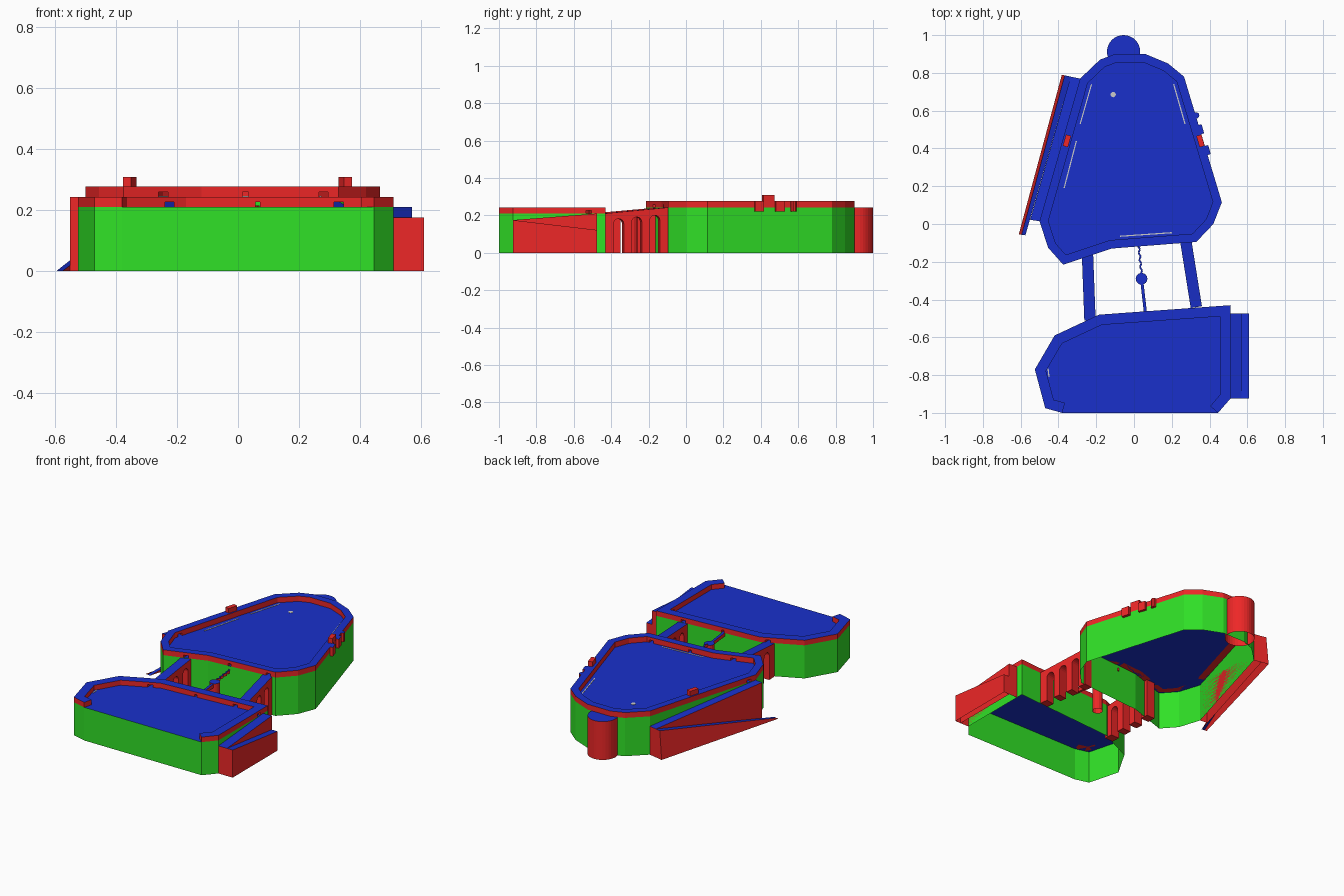
import bpy, bmesh, math
from mathutils import Vector

if "Cube" in bpy.data.objects:
    bpy.data.objects.remove(bpy.data.objects["Cube"])


def material(name, color):
    m = bpy.data.materials.new(name)
    m.diffuse_color = color
    m.use_nodes = True
    m.node_tree.nodes["Principled BSDF"].inputs["Base Color"].default_value = m.diffuse_color
    return m


RED = material("masonry_red", (0.85, 0.02, 0.02, 1))
GREEN = material("cliff_green", (0.03, 0.75, 0.02, 1))
BLUE = material("deck_blue", (0.01, 0.03, 0.6, 1))


def finish(bm, name, side, top=BLUE):
    """Upward faces get the top material, everything else the side one."""
    bm.normal_update()
    for f in bm.faces:
        f.material_index = 1 if f.normal.z > 0.5 else 0
    me = bpy.data.meshes.new(name)
    bm.to_mesh(me)
    bm.free()
    for m in (side, top):
        if m:
            me.materials.append(m)
    ob = bpy.data.objects.new(name, me)
    bpy.context.collection.objects.link(ob)
    return ob


def prism(name, pts, z0, z1, side=RED, top=BLUE, base=None, bottom=False):
    """Extrude a counter-clockwise outline; z1 may be one height per point."""
    n = len(pts)
    zs = z1 if isinstance(z1, (list, tuple)) else [z1] * n
    bm = bmesh.new()
    lo = [bm.verts.new((x, y, z0)) for x, y in (base or pts)]
    hi = [bm.verts.new((x, y, z)) for (x, y), z in zip(pts, zs)]
    bm.faces.new(hi)
    if bottom:
        bm.faces.new(lo[::-1])
    for i in range(n):
        j = (i + 1) % n
        bm.faces.new((lo[i], lo[j], hi[j], hi[i]))
    bmesh.ops.remove_doubles(bm, verts=bm.verts, dist=1e-5)
    return finish(bm, name, side, top)


def rect(x, y, w, d, deg=0):
    c, s = math.cos(math.radians(deg)), math.sin(math.radians(deg))
    return [(x + a * w / 2 * c - b * d / 2 * s, y + a * w / 2 * s + b * d / 2 * c)
            for a, b in ((-1, -1), (1, -1), (1, 1), (-1, 1))]


def circle(x, y, r, n):
    return [(x + r * math.cos(2 * math.pi * i / n), y + r * math.sin(2 * math.pi * i / n))
            for i in range(n)]


def strip(a, b, w):
    """Thin rectangle along the segment a-b."""
    a, b = Vector(a), Vector(b)
    d = b - a
    m = (a + b) / 2
    return rect(m.x, m.y, d.length, w, math.degrees(math.atan2(d.y, d.x)))


def inset(pts, t, closed):
    """Mitred offset to the left of the path."""
    P = [Vector(p) for p in pts]
    n = len(P)
    out = []
    for i in range(n):
        dirs = []
        if closed or i > 0:
            dirs.append((P[i] - P[i - 1]).normalized())
        if closed or i < n - 1:
            dirs.append((P[(i + 1) % n] - P[i]).normalized())
        nrm = [Vector((-d.y, d.x)) for d in dirs]
        m = sum(nrm, Vector((0, 0))).normalized()
        out.append(P[i] + m * (t / m.dot(nrm[0])))
    return out


def parapet(name, pts, t, z0, z1, closed, gates):
    """Rim wall following the outline, with small gateways cut out."""
    inner = inset(pts, t, closed)
    bm = bmesh.new()
    rings = [[bm.verts.new((p[0], p[1], z)) for z in (z0, z1)]
             + [bm.verts.new((q[0], q[1], z)) for z in (z1, z0)]
             for p, q in zip(pts, inner)]
    n = len(pts)
    for i in range(n if closed else n - 1):
        a, b = rings[i], rings[(i + 1) % n]
        for k in range(4):
            m = (k + 1) % 4
            bm.faces.new((a[k], b[k], b[m], a[m]))
    if not closed:
        bm.faces.new(rings[0])
        bm.faces.new(rings[-1][::-1])
    bmesh.ops.recalc_face_normals(bm, faces=bm.faces)
    wall = finish(bm, name, RED)
    for x, y, w, d, deg in gates:
        cut = prism("gate_cutter", rect(x, y, w, d, deg), z0 - 0.02, z0 + 0.016, bottom=True)
        cut.hide_render = True
        mod = wall.modifiers.new("gate", 'BOOLEAN')
        mod.operation, mod.object, mod.solver = 'DIFFERENCE', cut, 'EXACT'
        bpy.context.view_layer.objects.active = wall
        bpy.ops.object.modifier_apply(modifier=mod.name)
        bpy.data.objects.remove(cut)


def bridge(name, a, b, za, zb, width):
    """Sloping viaduct with three arched openings."""
    a, b = Vector(a), Vector(b)
    L = (b - a).length
    d = (b - a) / L
    side = Vector((-d.y, d.x)) * width / 2
    r = 0.027
    prof = [(0, 0)]
    for f in (0.22, 0.5, 0.78):
        c = L * f
        spring = za + (zb - za) * f - 0.035 - r
        prof.append((c - r, 0))
        prof += [(c - r * math.cos(math.pi * k / 8), spring + r * math.sin(math.pi * k / 8))
                 for k in range(9)]
        prof.append((c + r, 0))
    prof += [(L, 0), (L, zb), (0, za)]
    bm = bmesh.new()
    walls = []
    for s in (side, -side):
        walls.append([bm.verts.new((*(a + d * u + s), z)) for u, z in prof])
    l, rr = walls
    bm.faces.new(l)
    bm.faces.new(rr[::-1])
    for i in range(len(prof)):
        j = (i + 1) % len(prof)
        bm.faces.new((l[i], rr[i], rr[j], l[j]))
    bmesh.ops.recalc_face_normals(bm, faces=bm.faces)
    finish(bm, name, RED)


# Plateaus, open underneath
NORTH = [(-0.50, 0.015), (-0.455, -0.125), (-0.375, -0.215), (-0.12, -0.13), (0.33, -0.095),
         (0.42, 0.0), (0.465, 0.115), (0.265, 0.78), (0.18, 0.85), (0.06, 0.90),
         (-0.10, 0.90), (-0.18, 0.87), (-0.285, 0.77)]
SOUTH = [(0.445, -1.0), (0.51, -0.925), (0.51, -0.43), (-0.185, -0.48), (-0.42, -0.59),
         (-0.525, -0.77), (-0.47, -0.975), (-0.38, -1.0)]
NZ, SZ = 0.243, 0.21
prism("north_plateau", NORTH, 0, NZ, GREEN)
prism("south_plateau", SOUTH, 0, SZ, GREEN)

# Rim walls with gateways (the south edge is left open)
parapet("north_parapet", NORTH, 0.045, NZ, 0.277, True,
        [(-0.245, -0.15, 0.03, 0.2, 0), (0.28, -0.09, 0.03, 0.2, 0),
         (0.025, -0.1, 0.02, 0.2, 0), (-0.47, 0.06, 0.2, 0.03, -15)])
parapet("south_parapet", SOUTH, 0.055, SZ, 0.242, False,
        [(-0.225, -0.5, 0.03, 0.2, 0), (0.33, -0.47, 0.03, 0.2, 0),
         (0.065, -0.48, 0.015, 0.2, 0), (0.49, -0.52, 0.2, 0.03, 0)])

# Viaducts between the plateaus
bridge("west_bridge", (-0.233, -0.51), (-0.247, -0.14), SZ, NZ, 0.06)
bridge("east_bridge", (0.33, -0.44), (0.275, -0.095), SZ, NZ, 0.06)

# Central pillar with a narrow plank and a crooked catwalk
prism("central_pillar", circle(0.04, -0.29, 0.031, 16), 0, 0.215)
prism("central_plank", strip((0.041, -0.3), (0.06, -0.465), 0.016), 0.19, 0.212, bottom=True)
zig = [(0.025 + 0.015 * i / 8 + (0.005 if i % 2 else -0.005), -0.115 - 0.15 * i / 8)
       for i in range(9)]
for i in range(8):
    prism("catwalk_%d" % i, strip(zig[i], zig[i + 1], 0.009), 0.205, 0.222, bottom=True)

# Round tower at the north tip
prism("round_tower", circle(-0.055, 0.912, 0.088, 32), 0, NZ)

# West switchback ramp: outer flight up from the ground, inner flight to the top
M = 0.18
prism("west_outer_ramp", [(-0.595, -0.057), (-0.575, -0.06), (-0.335, 0.78), (-0.367, 0.787)],
      0, [0, 0, M, M],
      base=[(-0.61, -0.055), (-0.575, -0.06), (-0.335, 0.78), (-0.382, 0.79)])
prism("west_inner_ramp", [(-0.55, 0.022), (-0.5, 0.015), (-0.285, 0.77), (-0.335, 0.78)],
      0, [NZ, NZ, M, M])

# East switchback ramp
prism("east_outer_ramp", [(0.57, -0.925), (0.61, -0.925), (0.61, -0.475), (0.57, -0.475)],
      0, [0.175, 0.175, 0.122, 0.122])
prism("east_inner_ramp", [(0.51, -0.925), (0.57, -0.925), (0.57, -0.475), (0.51, -0.475)],
      0, [0.175, 0.175, SZ, SZ])

# Gate blocks on the north rim
for label, x, deg in (("west", -0.355, -16), ("east", 0.352, 16)):
    prism(label + "_gate_block", rect(x, 0.44, 0.028, 0.062, deg), 0.26, 0.308,
          RED, RED, bottom=True)

# Small ledges outside the east rim
prism("east_turret", circle(0.33, 0.575, 0.016, 10), 0.22, 0.277, bottom=True)
for i, (x, y) in enumerate(((0.35, 0.5), (0.385, 0.39))):
    prism("east_ledge_%d" % i, rect(x, y, 0.03, 0.05, 16), 0.22, 0.277, bottom=True)

# Pale floor markings
LINES = [((-0.225, 0.74), (-0.285, 0.53), NZ), ((-0.305, 0.44), (-0.37, 0.19), NZ),
         ((0.21, 0.74), (0.27, 0.53), NZ), ((-0.075, -0.065), (0.2, -0.046), NZ),
         ((-0.455, -0.765), (-0.45, -0.81), SZ)]
for i, (a, b, z) in enumerate(LINES):
    prism("floor_line_%d" % i, strip(a, b, 0.006), z, z + 0.002, None, None)
prism("floor_disc", circle(-0.11, 0.685, 0.014, 16), NZ, NZ + 0.002, None, None)
